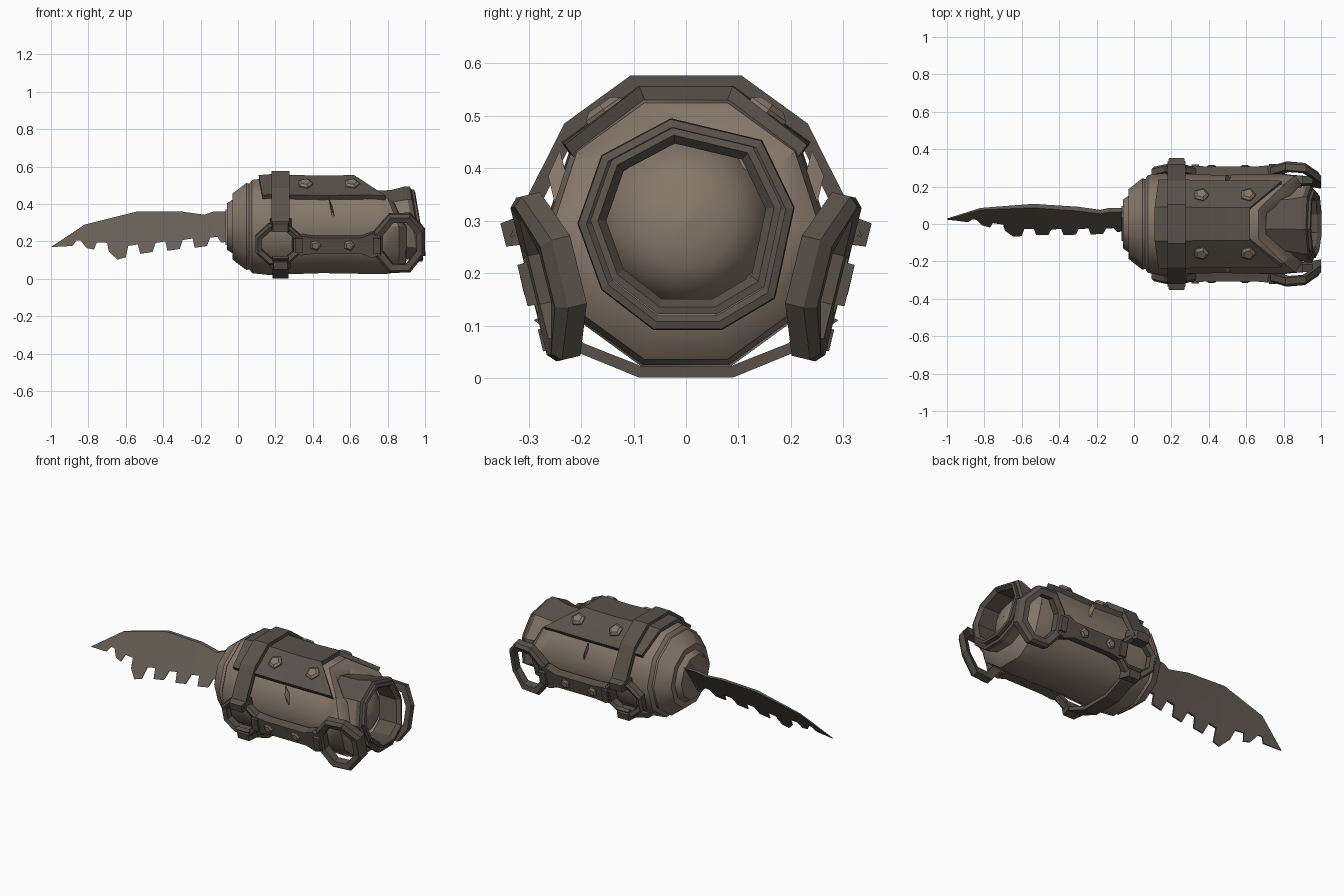
import bpy, bmesh, math
from math import sin, cos, pi, radians
from mathutils import Vector

if "Cube" in bpy.data.objects:
    bpy.data.objects.remove(bpy.data.objects["Cube"])


def material(name, rgb):
    m = bpy.data.materials.new(name)
    m.diffuse_color = (*rgb, 1)
    m.use_nodes = True
    m.node_tree.nodes["Principled BSDF"].inputs["Base Color"].default_value = m.diffuse_color
    return m


TAN = material("worn tan", (0.235, 0.185, 0.145))
DARK = material("dark leather", (0.100, 0.083, 0.068))
STEEL = material("dull blade", (0.135, 0.113, 0.092))
CZ = 0.28


def make(name, verts, faces, mat, smooth=None, tri=False):
    bm = bmesh.new()
    vs = [bm.verts.new(v) for v in verts]
    for f in faces:
        bm.faces.new([vs[i] for i in f])
    bmesh.ops.remove_doubles(bm, verts=bm.verts, dist=1e-5)
    if tri:
        bmesh.ops.triangulate(bm, faces=bm.faces)
    bmesh.ops.recalc_face_normals(bm, faces=bm.faces)
    me = bpy.data.meshes.new(name)
    bm.to_mesh(me)
    bm.free()
    me.materials.append(mat)
    ob = bpy.data.objects.new(name, me)
    bpy.context.collection.objects.link(ob)
    if smooth:
        bpy.ops.object.select_all(action='DESELECT')
        ob.select_set(True)
        bpy.context.view_layer.objects.active = ob
        bpy.ops.object.shade_smooth_by_angle(angle=radians(smooth))
    return ob


def grid_faces(rows, n, wrap=True, wrap_rows=False):
    fs = []
    for i in range(rows if wrap_rows else rows - 1):
        for j in range(n if wrap else n - 1):
            a, b = i * n, ((i + 1) % rows) * n
            k = (j + 1) % n
            fs.append((a + j, a + k, b + k, b + j))
    return fs


def circle(n):
    return [(sin(2 * pi * (j + 0.5) / n), cos(2 * pi * (j + 0.5) / n)) for j in range(n)]


def lathe(name, prof, outline, mat, smooth=None, tilt=0.0, cz=CZ):
    """Scaled outlines strung along the x axis; tilt leans them."""
    vs = [(x - tilt * r * b, r * a, cz + r * b) for x, r in prof for a, b in outline]
    return make(name, vs, grid_faces(len(prof), len(outline)), mat, smooth)


# --- body shell, its rear end notched on top
BODY = [(0.10, 0.265), (0.16, 0.272), (0.45, 0.262), (0.66, 0.268), (0.82, 0.258)]


def rear_x(c):
    return 0.665 if c > 0.9 else 0.80 if c > 0.5 else 0.86


shell = [(x, r * a, CZ + r * c) for x, r in BODY[:3] for a, c in circle(10)]
for dx, r in ((-0.08, 0.268), (0.0, 0.257), (0.035, 0.215), (0.045, 0.17)):
    shell += [(rear_x(c) + dx, r * a, CZ + r * c) for a, c in circle(10)]
make("body_shell", shell, grid_faces(7, 10), TAN, 38)
lathe("front_cap", [(-0.06, 0.0001), (-0.06, 0.13), (-0.03, 0.15), (-0.03, 0.185), (0.045, 0.245),
                    (0.06, 0.24), (0.075, 0.262), (0.12, 0.268)], circle(10), TAN, 38)
# --- uneven wrist opening with the rounded stump inside
CUFF = [(-0.14, 1.0), (0.70, 0.80), (1.0, 0.18), (0.82, -0.66), (0.33, -0.95),
        (-0.30, -0.95), (-0.78, -0.58), (-1.0, 0.03), (-0.78, 0.66)]
cuff = lathe("wrist_cuff", [(0.70, 0.18), (0.85, 0.187), (0.93, 0.207), (0.953, 0.205), (0.96, 0.19), (0.95, 0.178)],
             CUFF, TAN, tilt=0.17, cz=0.288)
cuff.data.materials.append(DARK)
for p in cuff.data.polygons:
    p.material_index = int(p.center.z > 0.41 or p.center.x + 0.17 * (p.center.z - 0.288) > 0.935)
lathe("wrist_rim", [(0.945, 0.182), (0.972, 0.182), (0.976, 0.168), (0.955, 0.152), (0.84, 0.155)],
      CUFF, DARK, tilt=0.17, cz=0.295)
lathe("stump", [(0.79, 0.16), (0.82, 0.15), (0.86, 0.125), (0.885, 0.09), (0.90, 0.045), (0.905, 0.0005)],
      circle(16), TAN, 60, tilt=0.12, cz=0.297)


def body_r(x):
    for (x0, r0), (x1, r1) in zip(BODY, BODY[1:]):
        if x <= x1:
            return r0 + (r1 - r0) * max(0, x - x0) / (x1 - x0)
    return BODY[-1][1]


# --- top leather plate with a chevron end
def plate(name, starts, ends, lift):
    cols, angs = 9, [-54, -18, 18, 54]
    vs = []
    for i in range(cols):
        t = i / (cols - 1)
        for a, s, e in zip(angs, starts, ends):
            x = s + (e - s) * t
            r = body_r(x) + lift
            vs.append((x, r * sin(radians(a)), CZ + r * cos(radians(a))))
    ob = make(name, vs, grid_faces(cols, 4, False), DARK)
    bm = bmesh.new()
    bm.from_mesh(ob.data)
    if sum(f.normal.z for f in bm.faces) < 0:
        bmesh.ops.reverse_faces(bm, faces=bm.faces)
    bmesh.ops.inset_region(bm, faces=bm.faces[:], thickness=0.028, depth=-0.008)
    bm.to_mesh(ob.data)
    bm.free()
    so = ob.modifiers.new("thickness", 'SOLIDIFY')
    so.thickness = 0.03
    so.offset = -1


plate("top_plate", (0.13, 0.11, 0.11, 0.13), (0.79, 0.62, 0.62, 0.79), 0.031)


# --- rivets: low five-sided studs
def rivet(name, c, nrm, r, h, mat):
    c, nrm = Vector(c), Vector(nrm).normalized()
    u = Vector((1, 0, 0))
    v = nrm.cross(u)
    vs = [c + (u * cos(k * 2 * pi / 5) + v * sin(k * 2 * pi / 5)) * rr + nrm * hh
          for rr, hh in ((r, -0.02), (r, h * 0.5), (r * 0.65, h)) for k in range(5)]
    make(name, vs, grid_faces(3, 5) + [(10, 11, 12, 13, 14)], mat)


for x in (0.36, 0.61):
    for s in (-1, 1):
        a = radians(35 * s)
        rivet("plate_rivet", (x, 0.265 * sin(a), CZ + 0.272 * cos(a)), (0, sin(a), cos(a)), 0.042, 0.022, TAN)


# --- belt around the body, open where the side rings sit
def band(name, path, x0, x1, th, mat):
    vs = []
    for y, z in path:
        k = 1 - th / math.hypot(y, z - CZ)
        yi, zi = y * k, CZ + (z - CZ) * k
        vs += [(x0, y, z), (x1, y, z), (x1, yi, zi), (x0, yi, zi)]
    n = len(path)
    make(name, vs, grid_faces(n, 4) + [(0, 1, 2, 3), tuple(range(4 * n - 4, 4 * n))], mat)


band("belt_top", [(-0.335, 0.27), (-0.30, 0.35), (-0.232, 0.485), (-0.105, 0.577),
                  (0.105, 0.577), (0.232, 0.485), (0.30, 0.35), (0.335, 0.27)], 0.18, 0.275, 0.03, DARK)
band("belt_bottom", [(-0.29, 0.11), (-0.21, 0.05), (-0.09, 0.001), (0.09, 0.001),
                     (0.21, 0.05), (0.29, 0.11)], 0.185, 0.27, 0.022, DARK)


# --- side hardware, on a plane leaning outward at the top
def side(s, x, u, w):
    w -= 2.0 * max(0, x - 0.85) ** 2
    return (x, s * (0.275 + 0.24 * u + w), 0.19 + 0.97 * u - 0.24 * w)


def side_ring(name, s, cx, cu, rx, ru, wide, deep):
    vs = []
    for j in range(8):
        a = 2 * pi * (j + 0.5) / 8
        for dr, w in ((0, -deep), (0, deep * 0.4), (-wide * 0.35, deep), (-wide, deep * 0.6), (-wide, -deep)):
            vs.append(side(s, cx + (rx + dr) * cos(a), cu + (ru + dr) * sin(a), w))
    make(name, vs, grid_faces(8, 5, True, True), DARK)


def side_slab(name, s, outline, w0, w1, mat, inset=0.0):
    n = len(outline)
    mx = sum(p[0] for p in outline) / n
    mu = sum(p[1] for p in outline) / n
    vs = [side(s, x, u, w0) for x, u in outline]
    vs += [side(s, x + (mx - x) * inset, u + (mu - u) * inset, w1) for x, u in outline]
    make(name, vs, grid_faces(2, n) + [tuple(range(n)), tuple(range(n, 2 * n))], mat, tri=True)


def box(x0, x1, u0, u1):
    return [(x0, u0), (x1, u0), (x1, u1), (x0, u1)]


for s in (-1, 1):
    side_ring("large_ring", s, 0.865, 0.0, 0.146, 0.174, 0.05, 0.025)
    side_ring("small_ring", s, 0.215, -0.005, 0.13, 0.122, 0.037, 0.022)
    half = [(0.29, 0.035), (0.33, 0.055), (0.40, 0.045), (0.66, 0.045), (0.72, 0.068), (0.77, 0.055)]
    side_slab("side_strap", s, [(x, u - 0.008) for x, u in half] +
              [(x, -u - 0.008) for x, u in reversed(half)], -0.025, 0.024, DARK, 0.03)
    side_slab("strap_loop", s, box(0.72, 0.765, -0.05, 0.04), -0.03, 0.038, DARK, 0.1)
    side_slab("strap_loop", s, box(0.305, 0.35, -0.05, 0.04), -0.03, 0.034, DARK, 0.1)
    side_slab("belt_loop_upper", s, box(0.17, 0.285, 0.065, 0.13), -0.03, 0.05, DARK, 0.3)
    side_slab("belt_loop_lower", s, box(0.175, 0.28, -0.145, -0.085), -0.03, 0.03, DARK, 0.3)
    for x in (0.415, 0.595):
        rivet("strap_rivet", side(s, x, -0.005, 0.024), (0, s, -0.24), 0.03, 0.015, TAN)
    # raised crease in the shell
    side_slab("shell_crease", s, [(0.485, 0.23), (0.50, 0.13), (0.515, 0.05), (0.53, 0.06), (0.52, 0.14)],
              -0.09, -0.057, TAN, 0.4)

# --- serrated blade, leaning and bowed toward the tip
top = [(-1, 0.17), (-0.82, 0.29), (-0.54, 0.36), (-0.30, 0.36), (-0.18, 0.343), (-0.13, 0.36), (0.0, 0.36)]
low = [(0.0, 0.20), (-0.09, 0.195), (-0.11, 0.225), (-0.15, 0.22)]
for k in range(3):
    x, z = -0.165 - 0.146 * k, 0.176 - 0.016 * k
    low += [(x, z), (x - 0.066, z - 0.01), (x - 0.078, z + 0.04), (x - 0.13, z + 0.032)]
low += [(-0.60, 0.115), (-0.645, 0.103), (-0.69, 0.145), (-0.70, 0.193), (-0.755, 0.195), (-0.77, 0.157),
        (-0.81, 0.165), (-0.84, 0.204), (-0.865, 0.204), (-0.885, 0.176)]
outline = top + low
n = len(outline)
vs = []
for d in (-1, 1):
    for x, z in outline:
        t = 0.003 + 0.035 * max(0, z - 0.12) * min(1, (x + 1) * 2)
        vs.append((x, 0.67 * (z - 0.25) + 0.08 * x * x + d * t, z))
make("blade", vs, grid_faces(2, n) + [tuple(range(n)), tuple(range(n, 2 * n))], STEEL, tri=True)
# blade socket on the cap
sock = [(x, y + 0.67 * (z - 0.27), z) for x in (-0.068, 0.0) for y, z in
        ((-0.03, 0.18), (0.03, 0.18), (0.03, 0.37), (-0.03, 0.37))]
make("blade_socket", sock, grid_faces(2, 4) + [(0, 1, 2, 3), (4, 5, 6, 7)], TAN)
